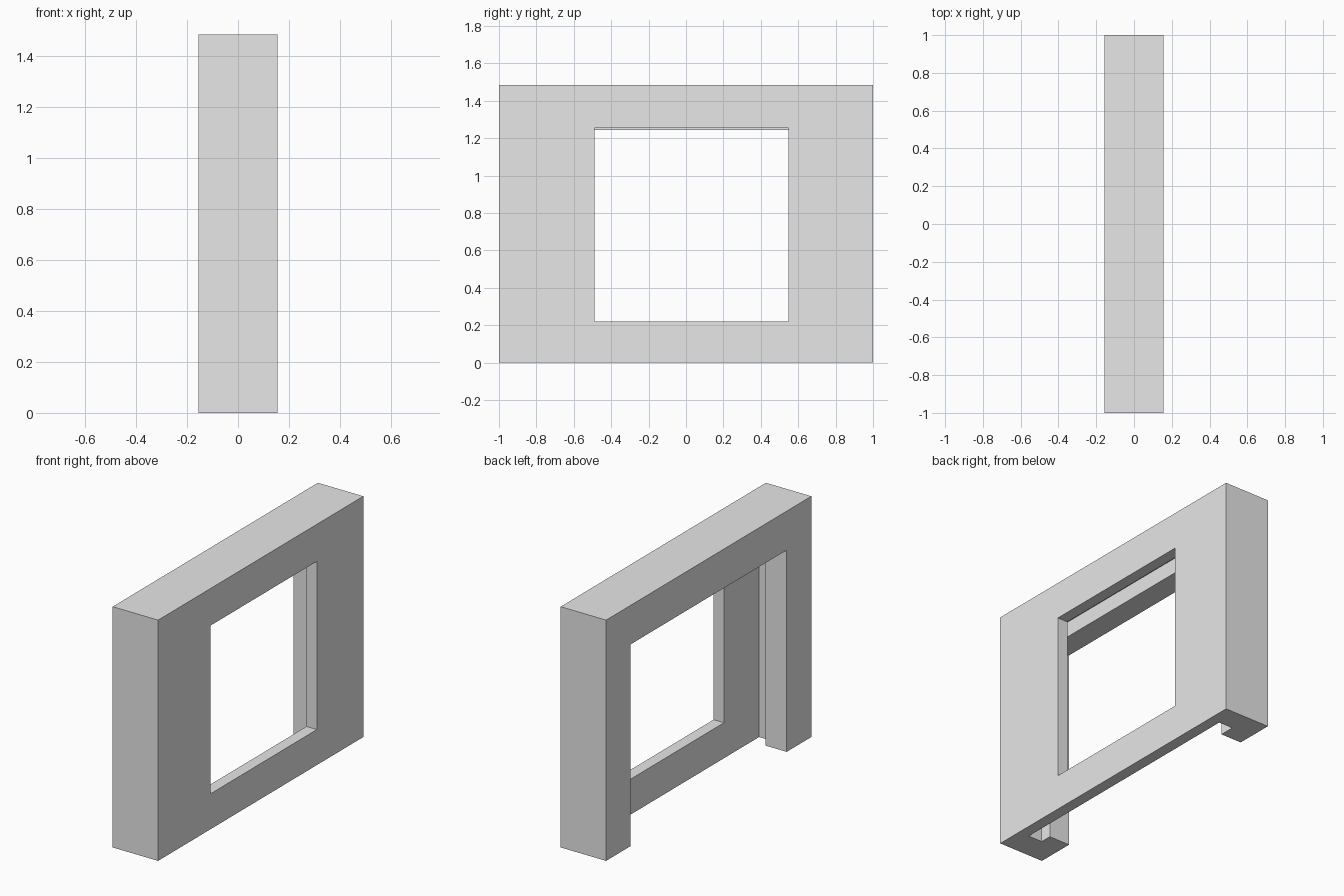
import bpy

default = bpy.data.objects.get("Cube")
if default:
    bpy.data.objects.remove(default, do_unlink=True)

# Single plain grey material
grey = bpy.data.materials.new("plain_grey")
grey.use_nodes = True
colour = (0.8, 0.8, 0.8, 1.0)
grey.diffuse_color = colour
grey.node_tree.nodes["Principled BSDF"].inputs["Base Color"].default_value = colour


def box(name, xs, ys, zs):
    """Axis-aligned box given its extents on each axis."""
    corners = [(x, y, z) for x in xs for y in ys for z in zs]
    faces = [(0, 1, 3, 2), (4, 6, 7, 5), (0, 4, 5, 1),
             (2, 3, 7, 6), (0, 2, 6, 4), (1, 5, 7, 3)]
    mesh = bpy.data.meshes.new(name)
    mesh.from_pydata(corners, [], faces)
    mesh.materials.append(grey)
    obj = bpy.data.objects.new(name, mesh)
    bpy.context.collection.objects.link(obj)
    return obj


HALF_DEPTH = 0.155
PLATE_X = 0.084     # inner side of the window plate
LIP_X = -0.012      # inner side of the rear lip
BELOW = -0.1        # cutters run out through the floor

wall = box("wall_frame", (-HALF_DEPTH, HALF_DEPTH), (-1, 1), (0, 1.485))

cutters = [
    # Pocket slot between plate and lip, open at the bottom
    box("slot_cutter", (LIP_X, PLATE_X), (-0.832, 0.855), (BELOW, 1.34)),
    # Doorway through the rear lip
    box("doorway_cutter", (-0.3, 0.03), (-0.76, 0.76), (BELOW, 1.244)),
    # Window through the plate
    box("window_cutter", (0.03, 0.3), (-0.49, 0.547), (0.219, 1.256)),
]

# Cut each opening and bake the result into the wall
bpy.context.view_layer.objects.active = wall
for cutter in cutters:
    cutter.hide_render = True
    mod = wall.modifiers.new(cutter.name, 'BOOLEAN')
    mod.operation = 'DIFFERENCE'
    mod.solver = 'EXACT'
    mod.object = cutter
    bpy.ops.object.modifier_apply(modifier=mod.name)
    bpy.data.objects.remove(cutter, do_unlink=True)
